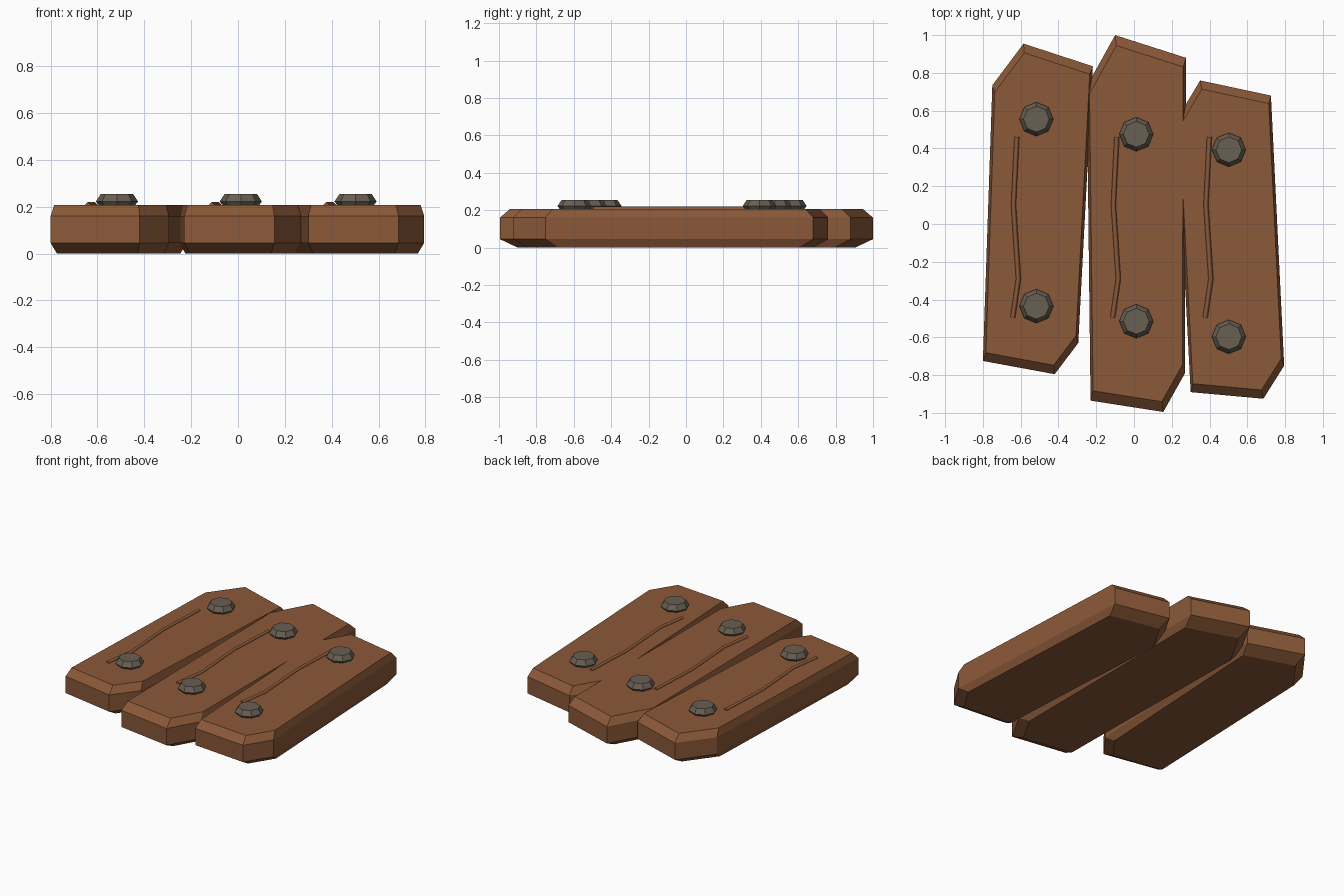
import bpy
import bmesh
from math import cos, sin, pi

cube = bpy.data.objects.get("Cube")
if cube:
    bpy.data.objects.remove(cube, do_unlink=True)


def material(name, color):
    mat = bpy.data.materials.new(name)
    mat.use_nodes = True
    mat.diffuse_color = (*color, 1)
    bsdf = mat.node_tree.nodes["Principled BSDF"]
    bsdf.inputs["Base Color"].default_value = (*color, 1)
    bsdf.inputs["Roughness"].default_value = 0.9
    return mat


wood = material("brown wood", (0.26, 0.10, 0.04))
iron = material("grey iron", (0.14, 0.115, 0.085))


def add(name, data, mat):
    data.materials.append(mat)
    obj = bpy.data.objects.new(name, data)
    bpy.context.collection.objects.link(obj)
    return obj


def stacked(name, outline, center, levels, mat):
    """Closed solid from one outline scaled about a centre at each height."""
    cx, cy = center
    bm = bmesh.new()
    rings = [[bm.verts.new((cx + (x - cx) * s, cy + (y - cy) * s, z))
              for x, y in outline] for z, s in levels]
    n = len(outline)
    for low, high in zip(rings, rings[1:]):
        for i in range(n):
            j = (i + 1) % n
            bm.faces.new((low[i], low[j], high[j], high[i]))
    bm.faces.new(rings[0][::-1])
    bm.faces.new(rings[-1])
    bmesh.ops.recalc_face_normals(bm, faces=bm.faces)
    mesh = bpy.data.meshes.new(name)
    bm.to_mesh(mesh)
    bm.free()
    return add(name, mesh, mat)


def grain_ridge(name, path, z):
    """Thin bent ridge of wood grain, half sunk in the plank."""
    curve = bpy.data.curves.new(name, "CURVE")
    curve.dimensions = "3D"
    curve.bevel_depth = 0.014
    curve.bevel_resolution = 0
    curve.use_fill_caps = True
    spline = curve.splines.new("POLY")
    spline.points.add(len(path) - 1)
    for point, (x, y) in zip(spline.points, path):
        point.co = (x, y, z, 1)
    add(name, curve, wood)


# Planks: outline seen from above, then centre
planks = {
    "right": ([(-0.80, -0.725), (-0.42, -0.795), (-0.295, -0.63),
               (-0.218, 0.835), (-0.585, 0.955), (-0.75, 0.735)], (-0.515, 0.07)),
    "middle": ([(-0.23, -0.935), (0.155, -0.995), (0.27, -0.79),
                (0.275, 0.88), (-0.10, 1.0), (-0.25, 0.73)], (0.015, 0)),
    "left": ([(0.30, -0.89), (0.685, -0.925), (0.795, -0.75),
              (0.725, 0.68), (0.35, 0.76), (0.225, 0.55)], (0.51, -0.08)),
}
bevelled = [(0, 0.905), (0.045, 1), (0.16, 1), (0.207, 0.945)]
nail_profile = [(0.19, 0.8), (0.207, 0.87), (0.222, 1), (0.255, 0.76)]
grain = [(-0.62, 0.46), (-0.638, 0.10), (-0.612, -0.29), (-0.642, -0.495)]
nail_x = [-0.517, 0.012, 0.502]

for (side, (outline, center)), nx, ny in zip(
        planks.items(), nail_x, (0.555, 0.475, 0.393)):
    stacked(side + "_plank", outline, center, bevelled, wood)
    shift = nx - nail_x[0]
    grain_ridge(side + "_grain", [(x + shift, y) for x, y in grain], 0.206)
    # Octagonal nail heads near both ends
    for end, y in (("back", ny), ("front", ny - 0.99)):
        octagon = [(nx + 0.09 * cos(i * pi / 4), y + 0.09 * sin(i * pi / 4))
                   for i in range(8)]
        stacked(f"{side}_{end}_nail", octagon, (nx, y), nail_profile, iron)
